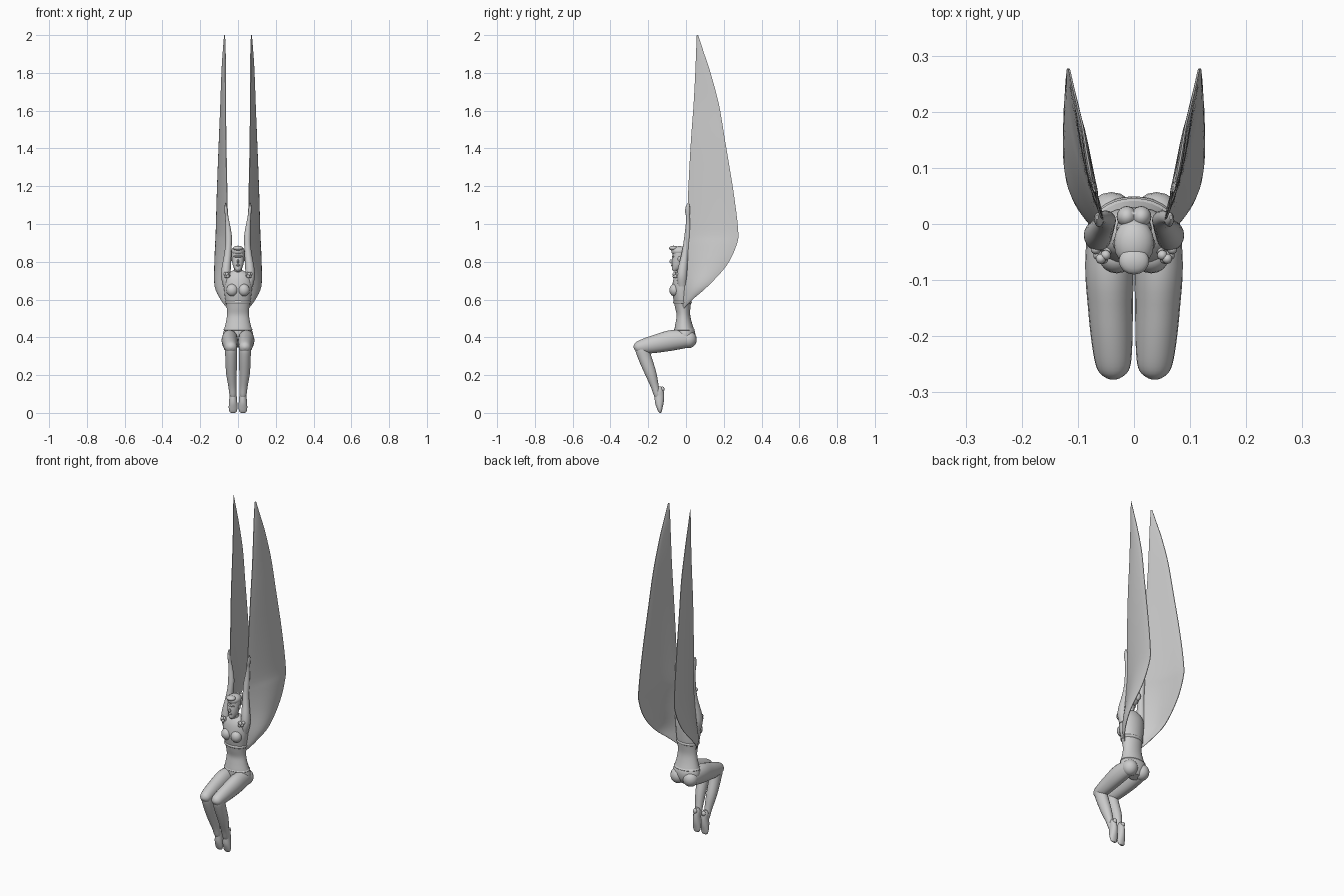
import bpy, bmesh, math
from mathutils import Vector, Matrix


def spline(rows, steps):
    """Catmull-Rom interpolation of number tuples."""
    out = []
    n = len(rows)
    for i in range(n - 1):
        a, b, c, d = (rows[max(0, min(n - 1, k))] for k in (i - 1, i, i + 1, i + 2))
        for s in range(steps):
            t = s / steps
            out.append([0.5 * (2 * q + (r - p) * t + (2 * p - 5 * q + 4 * r - u) * t * t
                               + (3 * q - p - 3 * r + u) * t ** 3)
                        for p, q, r, u in zip(a, b, c, d)])
    return out + [list(rows[-1])]


def finish(bm, name, mirror):
    bmesh.ops.recalc_face_normals(bm, faces=bm.faces)
    me = bpy.data.meshes.new(name)
    bm.to_mesh(me)
    bm.free()
    ob = bpy.data.objects.new(name, me)
    bpy.context.collection.objects.link(ob)
    if mirror:
        ob.modifiers.new("Mirror", 'MIRROR')
    return ob


def loft(name, rings, mirror=False):
    bm = bmesh.new()
    loops = [[bm.verts.new(p) for p in ring] for ring in rings]
    n = len(loops[0])
    for a, b in zip(loops, loops[1:]):
        for i in range(n):
            j = (i + 1) % n
            bm.faces.new((a[i], a[j], b[j], b[i]))
    bm.faces.new(loops[0])
    bm.faces.new(loops[-1])
    return finish(bm, name, mirror)


def tube(name, rows, mirror=False, sides=20, steps=4):
    """Rows are x, y, z, half width, half depth."""
    pts = spline(rows, steps)
    rings = []
    for i, p in enumerate(pts):
        t = Vector(pts[min(i + 1, len(pts) - 1)][:3]) - Vector(pts[max(i - 1, 0)][:3])
        side = Vector((1, 0, 0))
        deep = t.cross(side).normalized()
        c = Vector(p[:3])
        ring = []
        for k in range(sides):
            a = 2 * math.pi * k / sides
            ring.append(c + side * max(p[3], .001) * math.cos(a) + deep * max(p[4], .001) * math.sin(a))
        rings.append(ring)
    return loft(name, rings, mirror)


def balls(name, items, mirror=False):
    """Items are (centre, radii) ellipsoids."""
    bm = bmesh.new()
    for c, r in items:
        bmesh.ops.create_uvsphere(bm, u_segments=16, v_segments=10, radius=1,
                                  matrix=Matrix.Translation(c) @ Matrix.Diagonal((*r, 1)))
    return finish(bm, name, mirror)


# Wings: z, leading x, leading y, trailing x, trailing y, outward camber
wing_rows = [
    (2.00, .069, .057, .073, .064, 0), (1.90, .067, .053, .079, .097, .001),
    (1.80, .066, .049, .085, .13, .002), (1.63, .065, .040, .092, .175, .002),
    (1.44, .063, .026, .100, .207, .003), (1.18, .058, .012, .110, .25, .005),
    (.97, .054, .005, .116, .276, .010), (.89, .054, .000, .119, .268, .016),
    (.78, .056, -.008, .122, .215, .020), (.67, .058, -.018, .121, .115, .016),
    (.60, .056, -.020, .090, .035, .006), (.555, .052, -.022, .058, -.008, 0)]
wing_rings = []
for z, xl, yl, xt, yt, camber in spline(wing_rows, 4):
    outer, inner = [], []
    for k in range(11):
        t = k / 10
        x = xl + (xt - xl) * t + camber * math.sin(math.pi * t)
        y = yl + (yt - yl) * t
        half = min(.006, .1 * (yt - yl) + .001) * (.3 + .7 * math.sin(math.pi * t) ** .5 if 0 < t < 1 else .3)
        outer.append((x + half, y, z))
        inner.append((x - half, y, z))
    wing_rings.append(outer + inner[::-1])
loft("wing", wing_rings, True)

# Torso: z, front, back, half width
torso = [(.35, -.02, .03, .035), (.375, -.045, .045, .07), (.41, -.06, .05, .08), (.44, -.062, .042, .074),
         (.48, -.055, .03, .064), (.52, -.05, .022, .058), (.56, -.058, .024, .06), (.60, -.066, .028, .067),
         (.65, -.074, .03, .073), (.70, -.068, .03, .074), (.73, -.058, .022, .065), (.75, -.048, .01, .035),
         (.757, -.04, 0, .015)]
tube("torso", [(0, (f + b) / 2, z, w, (b - f) / 2) for z, f, b, w in torso], sides=28)
balls("bust", [((.031, -.06, .65), (.031, .028, .033))], True)
balls("buttock", [((.04, .014, .388), (.043, .043, .045))], True)

# Bodice hem and waist band
tube("bodice_hem", [(0, -.019, .578, .063, .044), (0, -.019, .583, .068, .049),
                    (0, -.019, .590, .068, .049), (0, -.019, .596, .063, .044)], sides=28)
tube("waist_band", [(0, -.009, .436, .073, .051), (0, -.009, .440, .077, .055),
                    (0, -.009, .447, .072, .05)], sides=28)

# Legs
tube("thigh", [(.04, .04, .395, .015, .018), (.042, .02, .392, .036, .042), (.044, -.07, .385, .043, .054),
               (.042, -.15, .368, .040, .049), (.039, -.215, .354, .036, .041), (.037, -.255, .346, .030, .031),
               (.037, -.27, .342, .018, .018), (.037, -.275, .34, .004, .004)], True)
tube("calf", [(.037, -.238, .365, .018, .018), (.037, -.234, .345, .031, .036), (.036, -.217, .29, .031, .035),
              (.035, -.187, .21, .028, .030), (.030, -.165, .14, .021, .021), (.027, -.152, .095, .018, .018),
              (.026, -.146, .075, .01, .01)], True)
tube("foot", [(.027, -.142, .14, .010, .012), (.027, -.142, .12, .018, .022), (.026, -.141, .09, .019, .025),
              (.026, -.141, .055, .022, .023), (.026, -.139, .025, .023, .015), (.026, -.137, .007, .019, .009),
              (.026, -.136, 0, .010, .004)], True)
balls("anklet", [((.028, -.124, .125), (.012, .010, .014))], True)

# Raised arms and hands
tube("arm", [(.058, -.02, .67, .020, .022), (.064, -.021, .72, .025, .027), (.062, -.016, .77, .024, .025),
             (.055, -.006, .83, .020, .020), (.050, .002, .89, .017, .017), (.050, .008, .94, .017, .016),
             (.055, .011, 1.0, .012, .012), (.060, .010, 1.04, .009, .010), (.063, .008, 1.07, .008, .013),
             (.065, .010, 1.095, .006, .010), (.066, .012, 1.11, .002, .004)], True)
curls = []
for k in range(6):
    a = k / 5
    curls.append(((.068 - .022 * a, -.045 - .018 * math.sin(a * math.pi), .735 - .012 * (k % 2)),
                  (.009, .009, .010)))
balls("shoulder_curls", curls, True)

# Neck and head
tube("neck", [(0, -.022, .73, .026, .026), (0, -.03, .76, .020, .022), (0, -.035, .80, .020, .022)])
tube("head", [(0, -.068, .752, .006, .006), (0, -.064, .757, .014, .013), (0, -.052, .775, .025, .026),
              (0, -.042, .80, .031, .034), (0, -.036, .83, .034, .035), (0, -.034, .855, .032, .035),
              (0, -.034, .875, .018, .02)])
balls("facial_features", [((0, -.078, .802), (.006, .009, .011)), ((0, -.074, .781), (.011, .006, .005)),
                          ((0, -.067, .763), (.010, .008, .007)), ((0, -.066, .828), (.024, .009, .006))])
balls("ear", [((.033, -.035, .815), (.005, .009, .013))], True)

# Hair with a projecting front roll and a divided bun
balls("hair_cap", [((0, -.034, .856), (.036, .044, .027)), ((0, -.066, .872), (.027, .024, .013)),
                   ((0, -.008, .835), (.032, .026, .036))])
balls("hair_bun", [((.013, .013, .848), (.018, .019, .025))], True)

# Smooth shading that keeps hard edges
for ob in bpy.context.collection.objects:
    ob.select_set(True)
    bpy.context.view_layer.objects.active = ob
bpy.ops.object.shade_smooth_by_angle(angle=math.radians(40))
